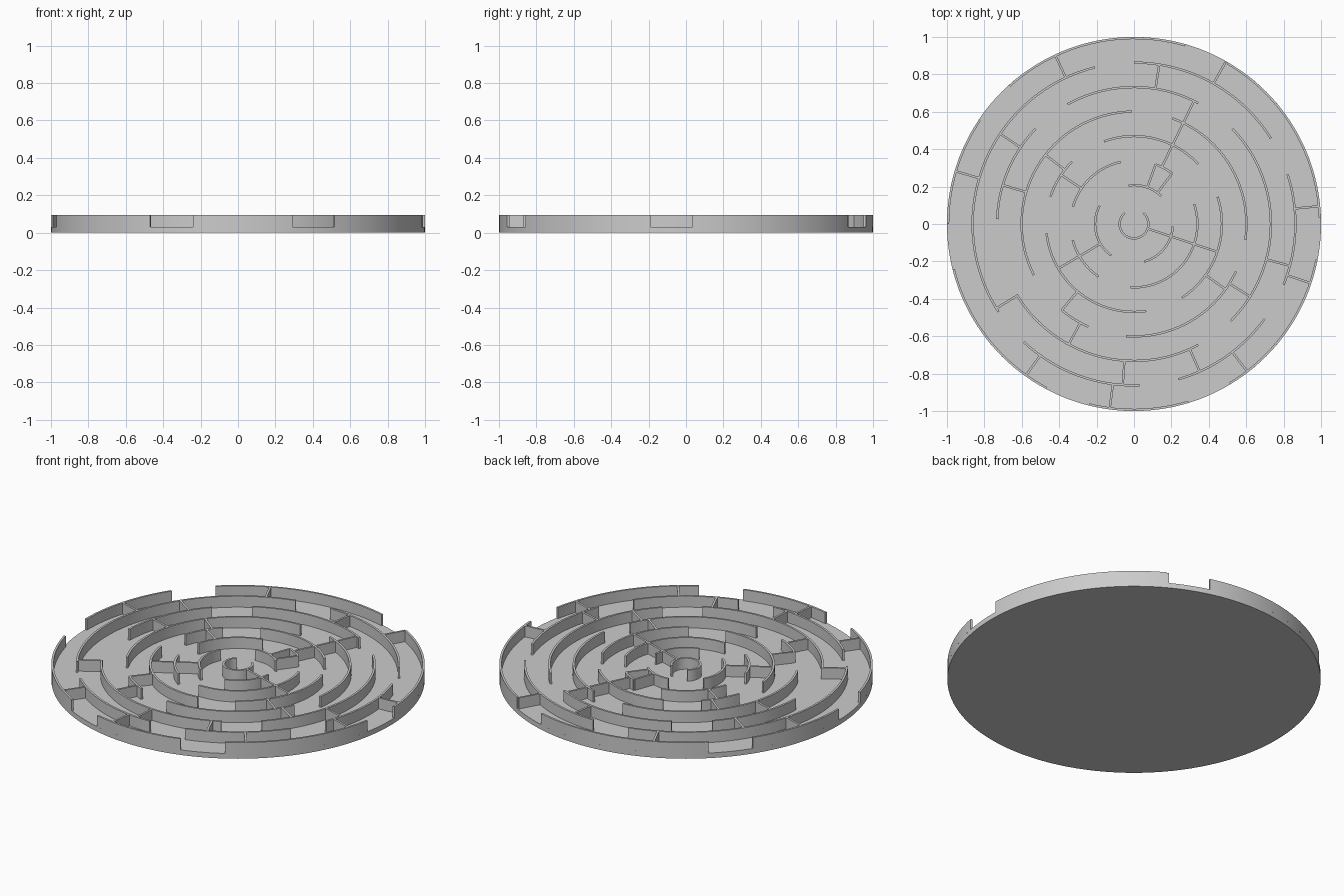
import bpy, bmesh
from math import radians, cos, sin, ceil

cube = bpy.data.objects.get("Cube")
if cube:
    bpy.data.objects.remove(cube, do_unlink=True)

FLOOR, TOP, THICK = 0.03, 0.095, 0.012
RIM = 1 - THICK / 2
STEP = 0.131

# Start and end angle of every curved wall, from the innermost ring outward
RINGS = [
    [(130, 410)],
    [(46, 98), (152, 234), (285, 356)],
    [(53, 70), (102, 164), (195, 236), (267, 378)],
    [(43, 110), (135, 162), (186, 278), (303, 378)],
    [(-8, 70), (91, 207), (230, 246), (266, 335)],
    [(-45, 44), (62, 119), (136, 178), (211, 298)],
    [(-22, 18), (32, 90), (104, 213), (227, 272), (286, 324)],
    [(2, 60), (74, 132), (146, 180), (194, 242), (256, 287), (301, 349)],
]

# Straight walls: inner ring, outer ring, angle
SPOKES = [
    (1, 4, 341.5), (2, 3, 53), (2, 3, 70), (2, 4, 210.5), (3, 4, 146),
    (3, 6, 64), (4, 5, 142), (4, 5, 230), (4, 5, 324.5),
    (5, 6, 163.5), (5, 6, 241.5), (5, 6, 328),
    (6, 7, 81), (6, 7, 146), (6, 7, 211.5), (6, 7, 266), (6, 7, 294), (6, 7, 345),
    (7, 8, 5.5), (7, 8, 60.5), (7, 8, 115), (7, 8, 163.5), (7, 8, 234.5),
    (7, 8, 262.5), (7, 8, 307.5), (7, 8, 341.5),
]

grey = bpy.data.materials.new("plain grey")
grey.use_nodes = True
colour = (0.6, 0.6, 0.6, 1)
grey.diffuse_color = colour
grey.node_tree.nodes["Principled BSDF"].inputs["Base Color"].default_value = colour


def ring_radius(ring):
    return RIM - STEP * (len(RINGS) - ring)


def add_object(name, bm):
    bmesh.ops.recalc_face_normals(bm, faces=bm.faces)
    mesh = bpy.data.meshes.new(name)
    bm.to_mesh(mesh)
    bm.free()
    mesh.materials.append(grey)
    obj = bpy.data.objects.new(name, mesh)
    bpy.context.collection.objects.link(obj)
    bpy.ops.object.select_all(action="DESELECT")
    obj.select_set(True)
    bpy.context.view_layer.objects.active = obj
    bpy.ops.object.shade_smooth_by_angle(angle=radians(30))


def sweep(bm, sections):
    """Join four-cornered sections into one closed wall."""
    loops = [[bm.verts.new(p) for p in s] for s in sections]
    for a, b in zip(loops, loops[1:]):
        for i in range(4):
            j = (i + 1) % 4
            bm.faces.new((a[i], a[j], b[j], b[i]))
    bm.faces.new(loops[0])
    bm.faces.new(loops[-1])


def arc_wall(bm, radius, start, end):
    inner, outer = radius - THICK / 2, radius + THICK / 2
    corners = [(inner, FLOOR), (outer, FLOOR), (outer, TOP), (inner, TOP)]
    steps = max(4, ceil((end - start) / 2.5))
    sections = []
    for k in range(steps + 1):
        a = radians(start + (end - start) * k / steps)
        sections.append([(r * cos(a), r * sin(a), z) for r, z in corners])
    sweep(bm, sections)


def spoke_wall(bm, inner, outer, angle):
    c, s = cos(radians(angle)), sin(radians(angle))
    h = THICK / 2
    corners = [(-h, FLOOR), (h, FLOOR), (h, TOP), (-h, TOP)]
    sweep(bm, [[(r * c - t * s, r * s + t * c, z) for t, z in corners]
               for r in (inner, outer)])


# Round base plate
bm = bmesh.new()
bmesh.ops.create_cone(bm, cap_ends=True, segments=144, radius1=1, radius2=1, depth=FLOOR)
bmesh.ops.translate(bm, verts=bm.verts, vec=(0, 0, FLOOR / 2))
add_object("base_plate", bm)

# Curved walls, one object per ring
for ring, arcs in enumerate(RINGS, 1):
    bm = bmesh.new()
    for start, end in arcs:
        arc_wall(bm, ring_radius(ring), start, end)
    add_object("outer_rim" if ring == len(RINGS) else f"ring_wall_{ring}", bm)

# Straight dividing walls
bm = bmesh.new()
for first, last, angle in SPOKES:
    spoke_wall(bm, ring_radius(first), ring_radius(last), angle)
add_object("radial_walls", bm)
